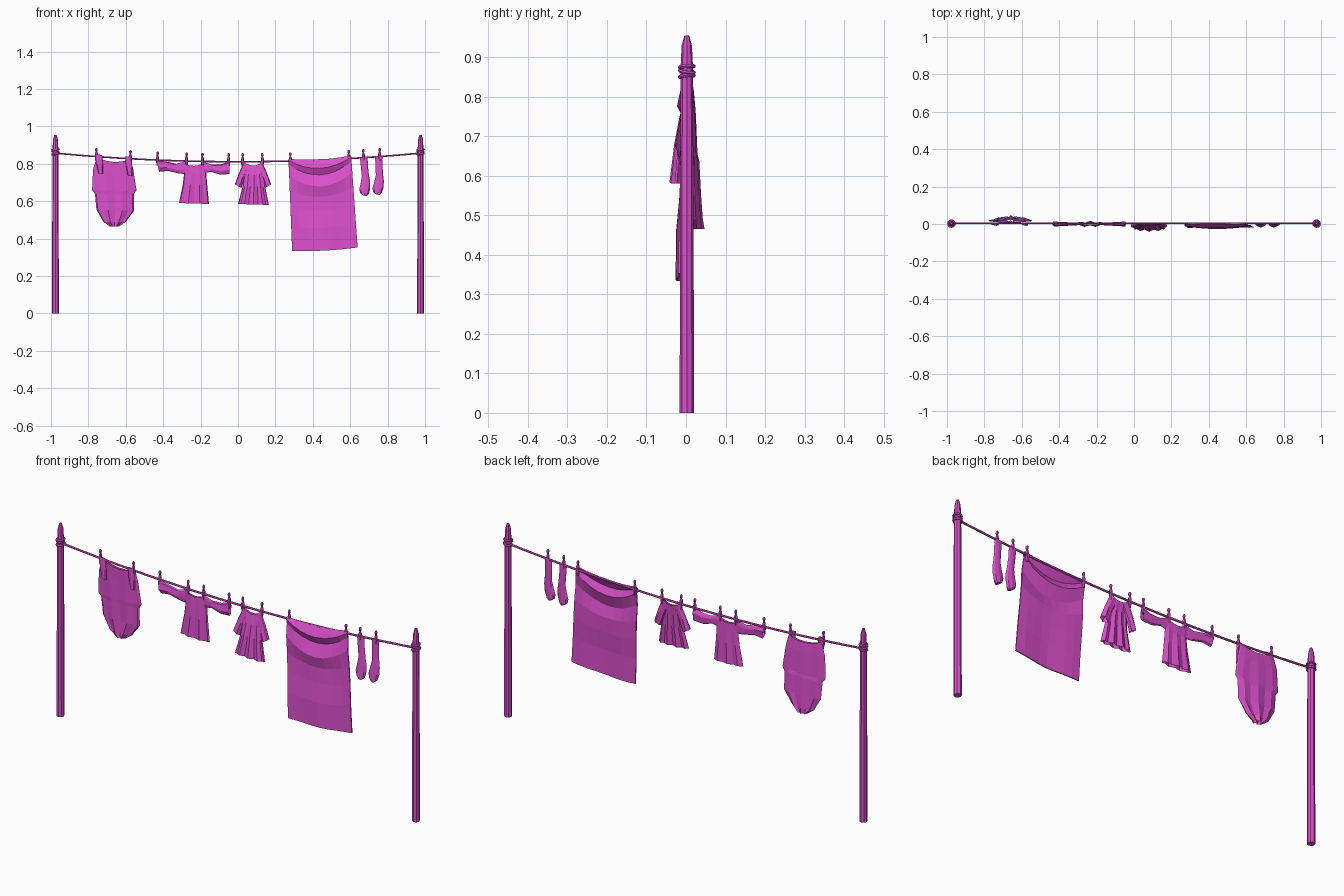
import bpy
import math
from mathutils import Vector

if "Cube" in bpy.data.objects:
    bpy.data.objects.remove(bpy.data.objects["Cube"], do_unlink=True)

COLOUR = (0.72, 0.08, 0.61, 1)
magenta = bpy.data.materials.new("magenta")
magenta.use_nodes = True
magenta.diffuse_color = COLOUR
magenta.node_tree.nodes["Principled BSDF"].inputs["Base Color"].default_value = COLOUR

POST_X = 0.976
ROPE_Y = 0.004


def rope_z(x):
    """Height of the sagging line."""
    return 0.811 + 0.046 * (x / POST_X) ** 2


def loft(name, rings, ring_closed=True, cap_start=False, cap_end=False):
    """Skin a list of equal-length point rings with quads."""
    count = len(rings[0])
    verts = [point for ring in rings for point in ring]
    faces = []
    for row in range(len(rings) - 1):
        for i in range(count if ring_closed else count - 1):
            j = (i + 1) % count
            a, b = row * count, (row + 1) * count
            faces.append((a + i, a + j, b + j, b + i))
    if cap_start:
        faces.append(tuple(reversed(range(count))))
    if cap_end:
        faces.append(tuple(range(len(verts) - count, len(verts))))
    mesh = bpy.data.meshes.new(name)
    mesh.from_pydata(verts, [], faces)
    mesh.materials.append(magenta)
    obj = bpy.data.objects.new(name, mesh)
    bpy.context.collection.objects.link(obj)
    return obj


def lathe(name, x, y, base, profile, sides):
    """Turned part from (radius, height) pairs."""
    rings = []
    for radius, height in profile:
        rings.append([(x + radius * math.cos(math.tau * i / sides),
                       y + radius * math.sin(math.tau * i / sides),
                       base + height) for i in range(sides)])
    return loft(name, rings, True, True, True)


def garment(name, rows, y_top, y_hem, depth, pleat=0.0, dip=0.0, half=8, closed=False):
    """Flattened cloth tube; each row gives its two side points (x, z, x, z)."""
    rings = []
    for r, (xa, za, xb, zb) in enumerate(rows):
        t = r / (len(rows) - 1)
        centre = y_top + (y_hem - y_top) * t
        thick = depth * (0.45 + 0.55 * t)
        ring = []
        for i in range(2 * half):
            angle = math.pi * i / half
            u = (1 - math.cos(angle)) / 2
            fold = pleat * t * (-1) ** i * abs(math.sin(angle))
            sag = dip * math.sin(angle) ** 2 * (1 - t) ** 3
            ring.append((xa + (xb - xa) * u,
                         centre - thick * math.sin(angle) + fold,
                         za + (zb - za) * u - sag))
        rings.append(ring)
    return loft(name, rings, True, closed, closed)


# Posts with blunt tips and rope wraps
post_profile = [(0.018, 0), (0.0175, 0.4), (0.0155, 0.88), (0.013, 0.93), (0.006, 0.955)]
for side, label in ((-1, "right"), (1, "left")):
    lathe(label + "_post", side * POST_X, 0.002, 0, post_profile, 8)
    for k, tilt in enumerate((0.12, -0.15, 0.08)):
        bpy.ops.mesh.primitive_torus_add(
            location=(side * POST_X, 0.002, 0.852 + 0.012 * k),
            rotation=(tilt, -tilt, 0), major_radius=0.018, minor_radius=0.005,
            major_segments=12, minor_segments=6)
        wrap = bpy.context.object
        wrap.name = f"{label}_rope_wrap_{k + 1}"
        wrap.data.materials.append(magenta)

# Sagging line
line_rings = []
for s in range(25):
    x = POST_X * (s / 12 - 1)
    line_rings.append([(x, ROPE_Y + 0.005 * math.cos(math.tau * k / 6),
                        rope_z(x) + 0.005 * math.sin(math.tau * k / 6)) for k in range(6)])
loft("clothes_line", line_rings, True, True, True)

# Clothes pegs
peg_profile = [(0.005, -0.03), (0.008, -0.01), (0.008, 0.015), (0.004, 0.027),
               (0.007, 0.034), (0.007, 0.04), (0.003, 0.046)]
peg_places = (-0.757, -0.575, -0.43, -0.275, -0.19, -0.05,
              0.025, 0.13, 0.28, 0.592, 0.67, 0.757)
for n, x in enumerate(peg_places):
    lathe(f"peg_{n + 1}", x, 0.002, rope_z(x), peg_profile, 6)

# Vest with shoulder straps folded to the front
garment("vest", [(-0.755, 0.835, -0.575, 0.825),
                 (-0.775, 0.77, -0.56, 0.77),
                 (-0.78, 0.66, -0.543, 0.66),
                 (-0.765, 0.64, -0.555, 0.64),
                 (-0.757, 0.555, -0.555, 0.55),
                 (-0.72, 0.49, -0.6, 0.49),
                 (-0.685, 0.465, -0.635, 0.465)],
        0.014, 0.027, 0.014, pleat=0.006, dip=0.02)
for n, x in enumerate((-0.742, -0.585)):
    top = rope_z(x)
    garment(f"vest_strap_{n + 1}", [(x - 0.018, top + 0.012, x + 0.016, top + 0.01),
                                    (x - 0.014, top - 0.04, x + 0.02, top - 0.045),
                                    (x - 0.004, top - 0.09, x + 0.02, top - 0.092)],
            -0.002, -0.002, 0.008, half=4, closed=True)

# Long-sleeved shirt
garment("shirt_body", [(-0.3, 0.812, -0.175, 0.81),
                       (-0.288, 0.75, -0.17, 0.755),
                       (-0.295, 0.69, -0.165, 0.69),
                       (-0.315, 0.59, -0.155, 0.585)],
        0.002, 0.0, 0.012, pleat=0.005, dip=0.022)
garment("shirt_right_sleeve", [(-0.285, 0.812, -0.285, 0.745),
                               (-0.33, 0.8, -0.315, 0.748),
                               (-0.385, 0.812, -0.375, 0.762),
                               (-0.436, 0.818, -0.422, 0.757)],
        0.0, 0.0, 0.012, pleat=0.002, half=5)
garment("shirt_left_sleeve", [(-0.185, 0.81, -0.18, 0.75),
                              (-0.14, 0.795, -0.145, 0.757),
                              (-0.09, 0.797, -0.095, 0.742),
                              (-0.045, 0.813, -0.045, 0.745)],
        0.0, 0.0, 0.012, pleat=0.002, half=5)

# Small pleated dress
garment("dress_body", [(0.025, 0.815, 0.137, 0.815),
                       (0.035, 0.75, 0.135, 0.75),
                       (0.025, 0.68, 0.145, 0.68),
                       (0.0, 0.585, 0.165, 0.58)],
        0.0, -0.023, 0.013, pleat=0.006, dip=0.025, half=10)
for label, hub, side in (("right", 0.033, -1), ("left", 0.127, 1)):
    garment(f"dress_{label}_sleeve", [(hub, 0.815, hub - side * 0.03, 0.78),
                                      (hub + side * 0.03, 0.745, hub - side * 0.005, 0.725),
                                      (hub + side * 0.05, 0.69, hub + side * 0.015, 0.67)],
            0.0, -0.008, 0.014, pleat=0.003, half=5)

# Sheet with swagged folds: drop at the sides, sag in the middle, y
sheet_rows = [(0, 0.012, 0.003), (0.008, 0.05, -0.02), (0.03, 0.063, -0.002),
              (0.09, 0.065, -0.024), (0.17, 0.04, -0.01), (0.26, 0.025, -0.012),
              (0.36, 0.016, -0.02), (0.49, 0.008, -0.02)]
sheet_rings = []
for drop, sag, y in sheet_rows:
    ring = []
    for c in range(9):
        u = c / 8
        belly = 1 - (2 * u - 1) ** 2
        x = 0.27 + 0.04 * drop + u * (0.335 + 0.03 * drop)
        z = 0.825 + 0.018 * u - drop - sag * belly
        ripple = 0.008 * drop * math.sin(u * 9)
        ring.append((x, y * (0.35 + 0.65 * belly) - 0.025 * drop * (1 - belly) + ripple, z))
    sheet_rings.append(ring)
sheet = loft("sheet", sheet_rings, False)
hem = sheet.modifiers.new("cloth_thickness", "SOLIDIFY")
hem.thickness = 0.005
hem.offset = 0

# Pair of socks
sock_rows = [(-0.02, 0.0, 0.021, 0.0), (-0.018, -0.05, 0.02, -0.05),
             (-0.016, -0.1, 0.023, -0.1), (-0.024, -0.135, 0.027, -0.13),
             (-0.034, -0.17, 0.025, -0.165), (-0.03, -0.19, 0.016, -0.195),
             (-0.014, -0.203, 0.004, -0.205)]
for label, x, lean in (("right", 0.672, 0.12), ("left", 0.753, 0.0)):
    top = rope_z(x)
    rows = [(x + xa - lean * za * 0.5, top + za, x + xb - lean * zb * 0.5, top + zb)
            for xa, za, xb, zb in sock_rows]
    garment(f"{label}_sock", rows, 0.003, -0.006, 0.013, half=4, closed=True)
